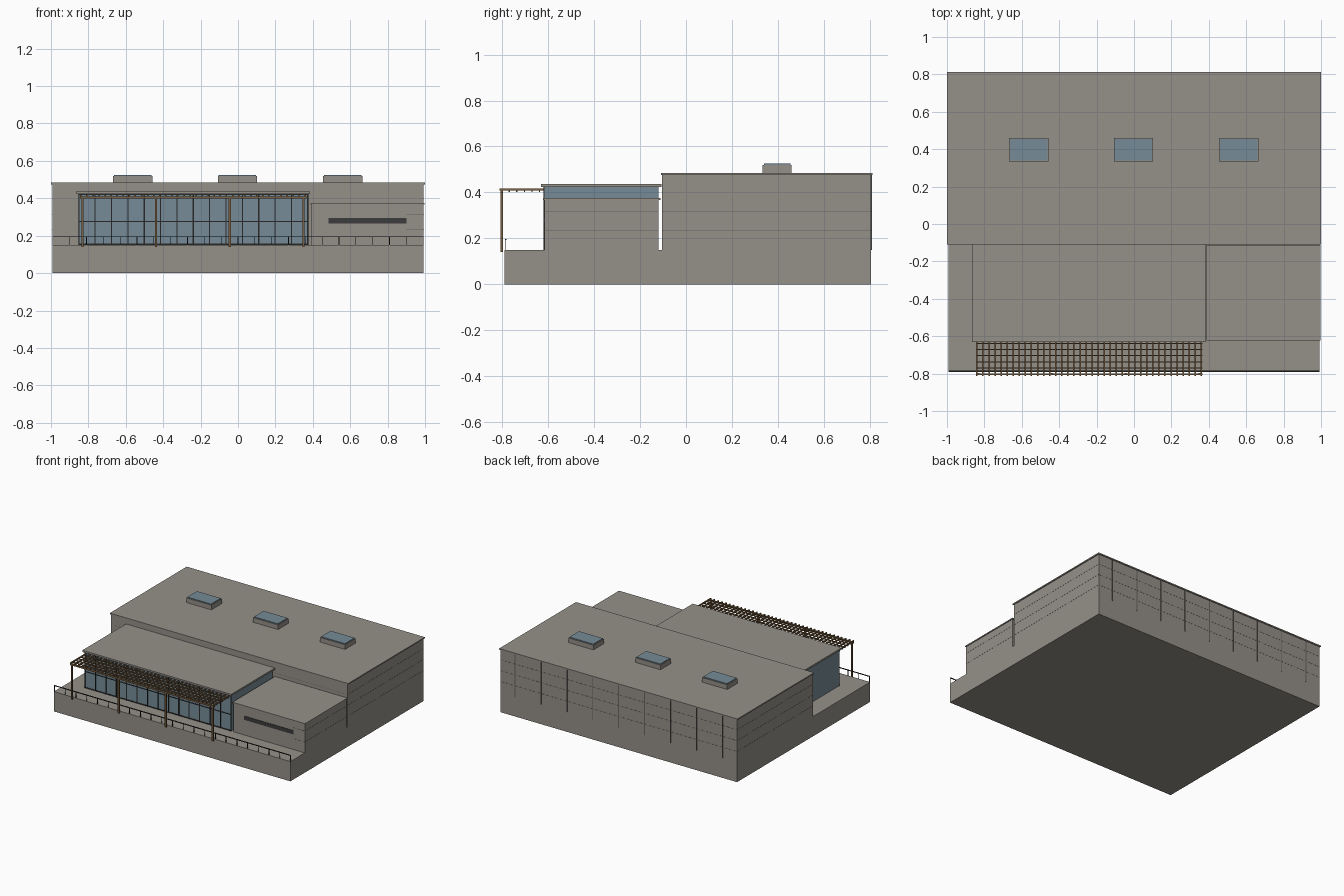
import bpy, bmesh


def material(name, rgb):
    m = bpy.data.materials.new(name)
    m.diffuse_color = (*rgb, 1)
    return m


STONE = material("warm grey concrete", (0.30, 0.28, 0.25))
SEAM = material("dark grey seam", (0.13, 0.125, 0.115))
GLASS = material("blue glass", (0.18, 0.26, 0.31))
WOOD = material("brown timber", (0.20, 0.115, 0.05))
METAL = material("black metal", (0.02, 0.02, 0.02))
DARK = material("dark window", (0.045, 0.045, 0.048))


def boxes(name, mat, items):
    """One object made of boxes (x0, x1, y0, y1, z0, z1)."""
    bm = bmesh.new()
    for x0, x1, y0, y1, z0, z1 in items:
        verts = bmesh.ops.create_cube(bm, size=1)["verts"]
        for v in verts:
            v.co.x = x1 if v.co.x > 0 else x0
            v.co.y = y1 if v.co.y > 0 else y0
            v.co.z = z1 if v.co.z > 0 else z0
    mesh = bpy.data.meshes.new(name)
    bm.to_mesh(mesh)
    bm.free()
    mesh.materials.append(mat)
    obj = bpy.data.objects.new(name, mesh)
    bpy.context.collection.objects.link(obj)
    return obj


def spread(a, b, n):
    return [a + (b - a) * i / (n - 1) for i in range(n)]


# Podium and the large rear hall
boxes("podium", STONE, [(-0.993, 0.993, -0.79, 0.806, 0, 0.15)])
boxes("main_hall", STONE, [(-0.993, 0.993, -0.104, 0.806, 0.15, 0.475)])
boxes("main_roof", STONE, [(-1, 1, -0.109, 0.813, 0.475, 0.484)])

# Lower side wing with its strip window
boxes("side_wing", STONE, [(0.393, 0.993, -0.617, -0.12, 0.15, 0.367)])
boxes("side_wing_roof", STONE, [(0.388, 0.998, -0.622, -0.112, 0.367, 0.375)])
boxes("strip_window", DARK, [(0.485, 0.90, -0.620, -0.616, 0.266, 0.295)])

# Glazed pavilion
boxes("pavilion_glass", GLASS, [(-0.853, 0.375, -0.617, -0.12, 0.15, 0.424)])
boxes("pavilion_roof", STONE, [(-0.865, 0.385, -0.631, -0.107, 0.424, 0.437)])
frame = [(x - 0.003, x + 0.003, -0.621, -0.616, 0.15, 0.424)
         for x in spread(-0.851, 0.373, 15)]
frame += [(-0.853, 0.375, -0.620, -0.616, z - 0.003, z + 0.003)
          for z in (0.154, 0.275, 0.42)]
boxes("pavilion_frame", METAL, frame)

# Skylights on the main roof
for cx in (-0.563, -0.003, 0.56):
    boxes("skylight_curb", STONE,
          [(cx - 0.105, cx + 0.105, 0.334, 0.46, 0.484, 0.519)])
    boxes("skylight_glass", GLASS,
          [(cx - 0.1, cx + 0.1, 0.339, 0.455, 0.519, 0.525)])

# Timber pergola: posts, front beam, cross slats and long battens
boxes("pergola_post", WOOD,
      [(x - 0.006, x + 0.006, -0.808, -0.796, 0.14, 0.408)
       for x in spread(-0.832, 0.35, 4)])
boxes("pergola_beam", WOOD, [(-0.845, 0.365, -0.808, -0.798, 0.398, 0.410)])
boxes("pergola_cross_slat", WOOD,
      [(x - 0.004, x + 0.004, -0.812, -0.62, 0.408, 0.418)
       for x in spread(-0.84, 0.36, 38)])
boxes("pergola_batten", WOOD,
      [(-0.845, 0.365, y - 0.0025, y + 0.0025, 0.402, 0.408)
       for y in spread(-0.77, -0.638, 5)])

# Terrace railing
rail = [(-0.993, 0.993, -0.788, -0.782, 0.192, 0.197)]
rail += [(x - 0.002, x + 0.002, -0.787, -0.783, 0.15, 0.194)
         for x in spread(-0.99, 0.99, 23)]
boxes("terrace_railing", METAL, rail)

# Thin joints along the side and back walls, and upright strips at the back
E = 0.0008
seams = []
for z in (0.2325, 0.315, 0.3975):
    z0, z1 = z - 0.001, z + 0.001
    seams.append((-0.993 - E, 0.993 + E, -0.104, 0.806 + E, z0, z1))
    if z < 0.36:
        seams.append((0.9, 0.993 + E, -0.617 - E, -0.12, z0, z1))
boxes("wall_joint", SEAM, seams)
boxes("back_strip", SEAM,
      [(x - 0.003, x + 0.003, 0.805, 0.809, 0.15, 0.475)
       for x in spread(-0.87, 0.87, 9)])
